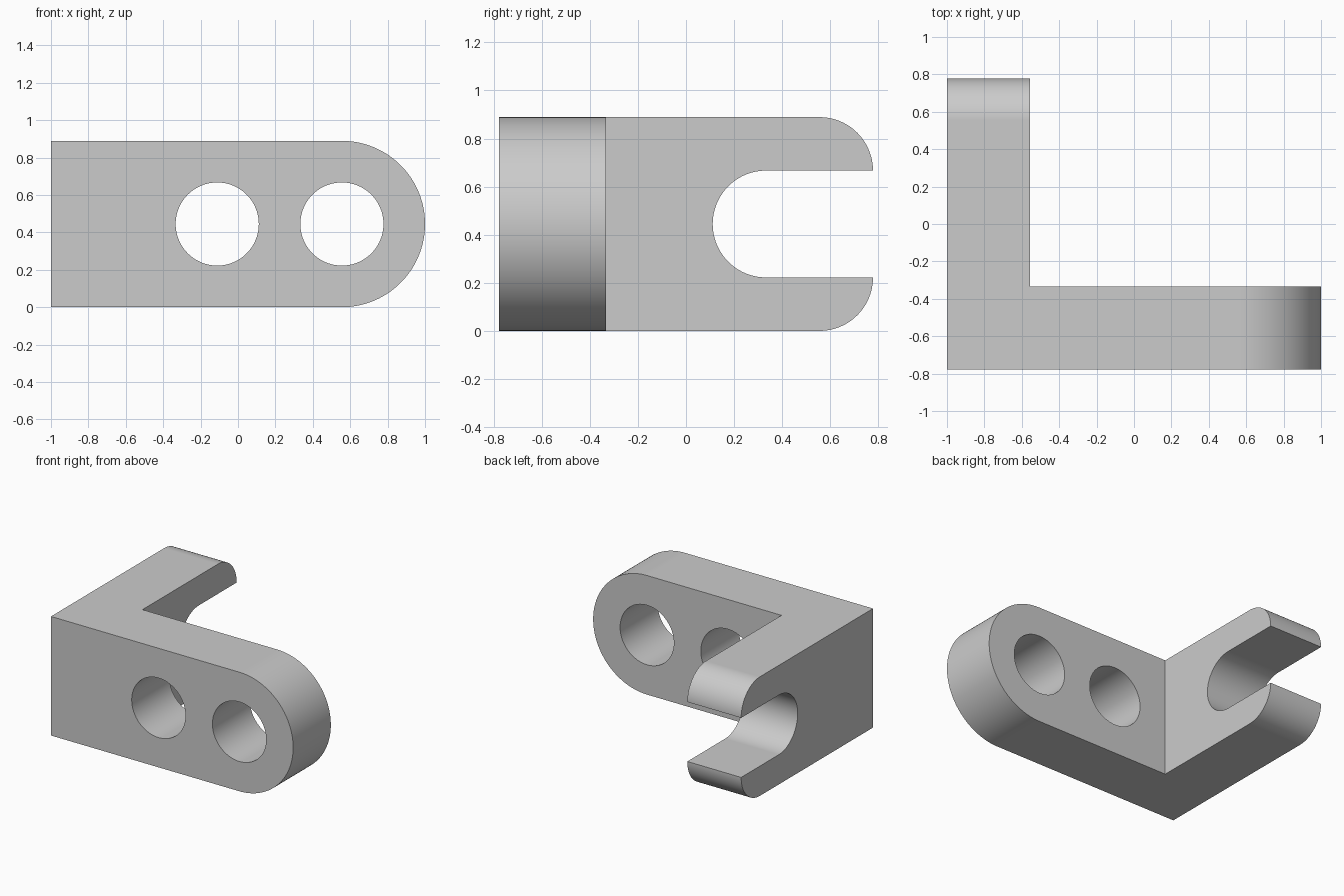
import bpy, bmesh, math
from mathutils import Matrix, Vector

if "Cube" in bpy.data.objects:
    bpy.data.objects.remove(bpy.data.objects["Cube"], do_unlink=True)

U = 2 / 9                      # design module: every size is a multiple of it
X0, Y0 = -4.5 * U, -3.5 * U    # outer corner of the bracket
THICK, HEIGHT = 2 * U, 4 * U

grey = bpy.data.materials.new("light grey")
grey.diffuse_color = (0.6, 0.6, 0.6, 1)
grey.use_nodes = True
grey.node_tree.nodes["Principled BSDF"].inputs["Base Color"].default_value = (0.6, 0.6, 0.6, 1)


def arc(cu, cz, r, start, end, steps=32):
    """Points on an arc in the profile plane, angles in degrees."""
    angles = [math.radians(start + (end - start) * i / steps) for i in range(steps + 1)]
    return [(cu + r * math.cos(a), cz + r * math.sin(a)) for a in angles]


def extrude_profile(name, points, place, direction):
    """Closed profile, placed in space by a function, extruded along a vector."""
    bm = bmesh.new()
    face = bm.faces.new([bm.verts.new(place(u, z)) for u, z in points])
    new = bmesh.ops.extrude_face_region(bm, geom=[face])["geom"]
    bmesh.ops.translate(bm, vec=direction, verts=[v for v in new if isinstance(v, bmesh.types.BMVert)])
    bmesh.ops.recalc_face_normals(bm, faces=bm.faces)
    return finish(name, bm)


def finish(name, bm):
    mesh = bpy.data.meshes.new(name)
    bm.to_mesh(mesh)
    bm.free()
    mesh.materials.append(grey)
    obj = bpy.data.objects.new(name, mesh)
    bpy.context.collection.objects.link(obj)
    return obj


def boolean(target, other, operation):
    """Apply a boolean and remove the helper."""
    mod = target.modifiers.new(operation.title(), "BOOLEAN")
    mod.operation, mod.solver, mod.object = operation, "EXACT", other
    other.hide_render = True
    bpy.context.view_layer.objects.active = target
    bpy.ops.object.modifier_apply(modifier=mod.name)
    bpy.data.objects.remove(other, do_unlink=True)


# Front arm: plate with a fully rounded end
front_profile = [(X0, HEIGHT), (X0, 0)] + arc(2.5 * U, 2 * U, 2 * U, -90, 90, 64)
bracket = extrude_profile("angle_bracket", front_profile,
                          lambda u, z: (u, Y0, z), Vector((0, THICK, 0)))

# Side arm: rounded outer corners and an open slot with a round bottom
side_profile = ([(Y0, HEIGHT), (Y0, 0)]
                + arc(2.5 * U, U, U, -90, 0)
                + arc(1.5 * U, 2 * U, U, 270, 90, 64)
                + arc(2.5 * U, 3 * U, U, 0, 90))
side_arm = extrude_profile("side_arm", side_profile,
                           lambda u, z: (X0, u, z), Vector((THICK, 0, 0)))
boolean(bracket, side_arm, "UNION")

# Two round holes through the front arm
for x in (-0.5 * U, 2.5 * U):
    bm = bmesh.new()
    bmesh.ops.create_cone(bm, cap_ends=True, segments=96, radius1=U, radius2=U, depth=2 * THICK,
                          matrix=Matrix.Translation((x, Y0 + THICK / 2, HEIGHT / 2))
                          @ Matrix.Rotation(math.pi / 2, 4, "X"))
    boolean(bracket, finish("hole_cutter", bm), "DIFFERENCE")

# Smooth curved walls, crisp edges, flat plates
bpy.ops.object.select_all(action="DESELECT")
bracket.select_set(True)
bpy.context.view_layer.objects.active = bracket
bpy.ops.object.shade_smooth_by_angle(angle=math.radians(30))
weighted = bracket.modifiers.new("Weighted Normals", "WEIGHTED_NORMAL")
weighted.keep_sharp = True
